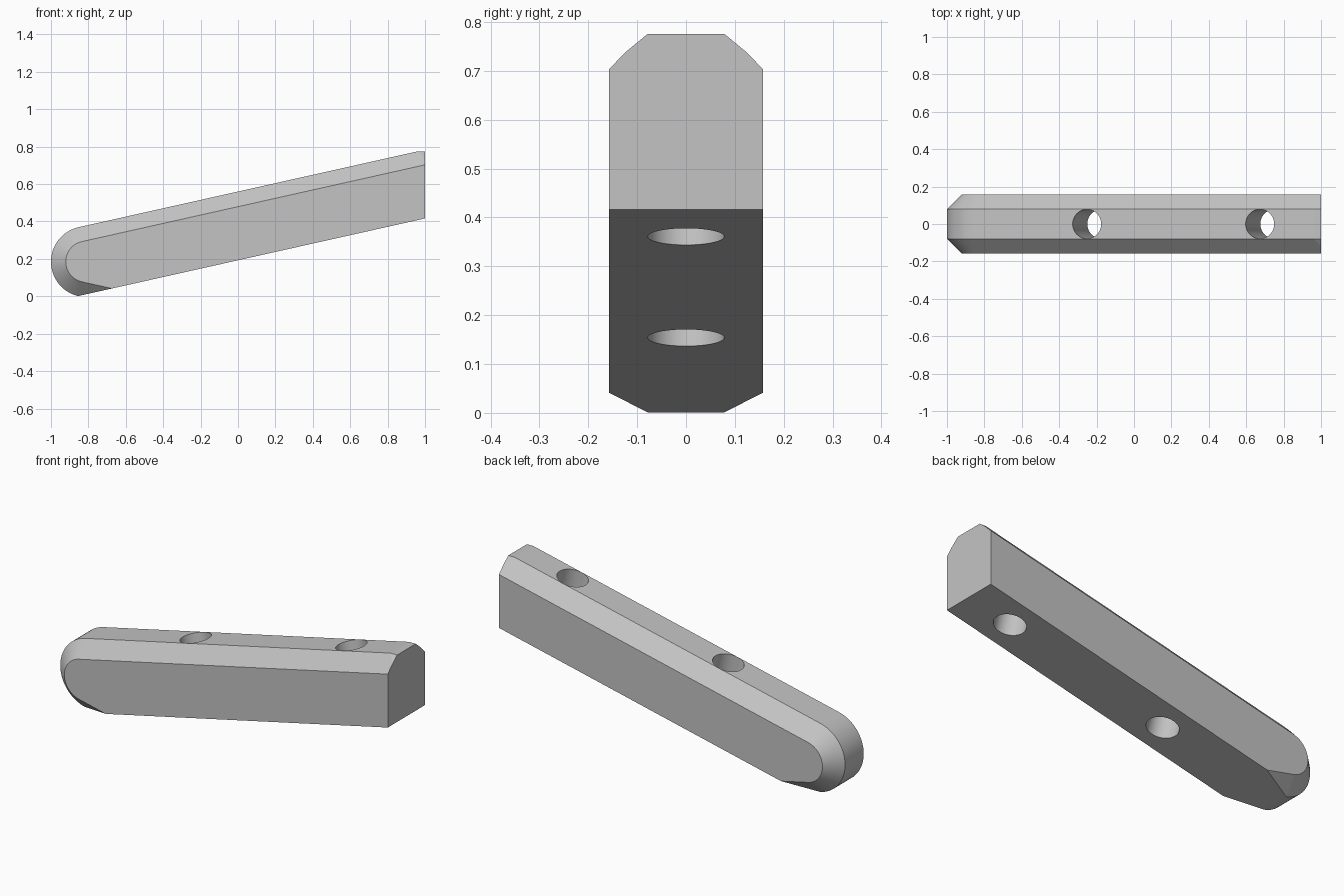
import bpy, bmesh
from math import atan, cos, sin, pi
from mathutils import Vector, Matrix

cube = bpy.data.objects.get("Cube")
if cube:
    bpy.data.objects.remove(cube, do_unlink=True)

SLOPE = 0.2237
TILT = atan(SLOPE)
NOSE = Vector((-0.811, 0, 0.185))
RADIUS, CHAMFER = 0.189, 0.079
HALF_FLAT, HALF_WIDTH = 0.079, 0.158
ARC_STEPS = 36

grey = bpy.data.materials.new("light grey")
grey.use_nodes = True
colour = (0.55, 0.55, 0.55, 1)
grey.diffuse_color = colour
grey.node_tree.nodes["Principled BSDF"].inputs["Base Color"].default_value = colour


def outline(radius, y):
    """Rounded nose with tangent lines running to the end at x = 1."""
    pts = []
    for i in range(ARC_STEPS + 1):
        a = pi / 2 + TILT + (pi - 2 * TILT) * i / ARC_STEPS
        pts.append(NOSE + Vector((radius * cos(a), y, radius * sin(a))))
    first, last = pts[0], pts[-1]
    top = Vector((1, y, first.z + SLOPE * (1 - first.x)))
    low = Vector((1, y, last.z - SLOPE * (1 - last.x)))
    return [top] + pts + [low]


def slice_off(bm, point, normal):
    """Remove everything on the normal side and cap the cut."""
    cut = bmesh.ops.bisect_plane(bm, geom=bm.verts[:] + bm.edges[:] + bm.faces[:],
                                 dist=1e-6, plane_co=point, plane_no=normal,
                                 clear_outer=True)["geom_cut"]
    edges = [e for e in cut if isinstance(e, bmesh.types.BMEdge) and e.is_boundary]
    bmesh.ops.holes_fill(bm, edges=edges, sides=0)


# Chamfered body: four matching outlines joined across the width
bm = bmesh.new()
rings = [[bm.verts.new(p) for p in outline(r, y)] for r, y in (
    (RADIUS - CHAMFER, -HALF_WIDTH), (RADIUS, -HALF_FLAT),
    (RADIUS, HALF_FLAT), (RADIUS - CHAMFER, HALF_WIDTH))]
for a, b in zip(rings, rings[1:]):
    for i in range(len(a) - 1):
        bm.faces.new((a[i], a[i + 1], b[i + 1], b[i]))
bm.faces.new(rings[0])
bm.faces.new(rings[-1])
bm.faces.new([r[0] for r in rings] + [r[-1] for r in reversed(rings)])
bmesh.ops.recalc_face_normals(bm, faces=bm.faces[:])

# Sloping underside, then the small flats at the high end
slice_off(bm, Vector((0, 0, 0.1925)), Vector((sin(TILT), 0, -cos(TILT))))
slice_off(bm, Vector((1, 0, 0.775)), Vector((0, 0, 1)))
for side in (-1, 1):
    slice_off(bm, Vector((1, side * HALF_FLAT, 0.775)),
              Vector((0, side * 0.042, 0.051)).normalized())
bmesh.ops.recalc_face_normals(bm, faces=bm.faces[:])
mesh = bpy.data.meshes.new("sloped_bar")
bm.to_mesh(mesh)
bm.free()
mesh.materials.append(grey)
bar = bpy.data.objects.new("sloped_bar", mesh)
bpy.context.collection.objects.link(bar)

# Two through holes square to the slope
bpy.context.view_layer.objects.active = bar
for x in (-0.2125, 0.7125):
    bpy.ops.mesh.primitive_cylinder_add(vertices=64, radius=0.0782, depth=0.8,
                                        location=(x, 0, 0.376 + SLOPE * x),
                                        rotation=(0, -TILT, 0))
    cutter = bpy.context.object
    cutter.name = "hole_cutter"
    cutter.hide_render = True
    bpy.context.view_layer.objects.active = bar
    mod = bar.modifiers.new("hole", "BOOLEAN")
    mod.operation, mod.solver, mod.object = "DIFFERENCE", "EXACT", cutter
    bpy.ops.object.modifier_apply(modifier=mod.name)
    bpy.data.objects.remove(cutter, do_unlink=True)

bpy.ops.object.select_all(action="DESELECT")
bar.select_set(True)
bpy.context.view_layer.objects.active = bar
bpy.ops.object.shade_smooth_by_angle(angle=pi / 18)
